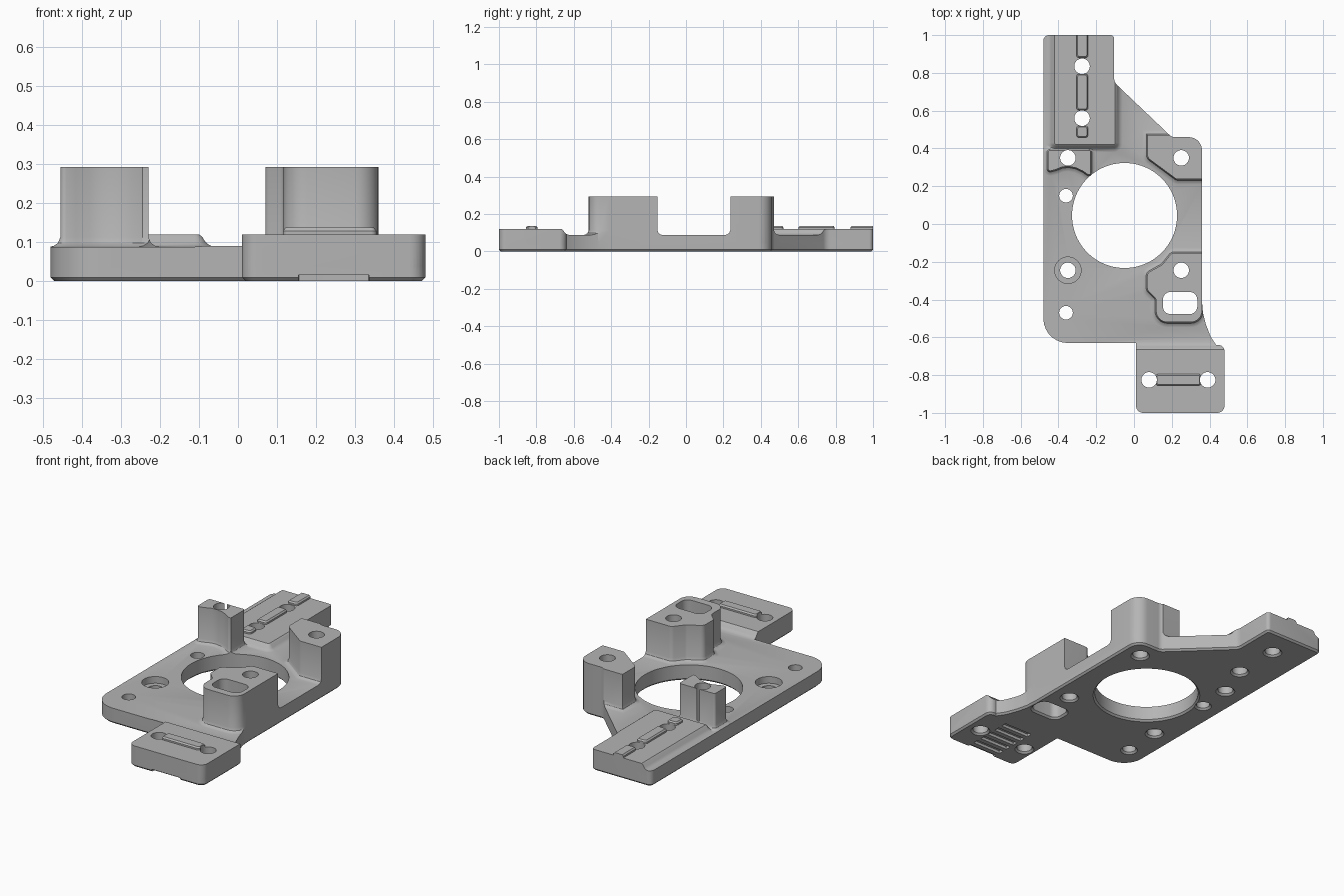
import bpy
import bmesh
from math import cos, sin, pi
from mathutils import Vector

if "Cube" in bpy.data.objects:
    bpy.data.objects.remove(bpy.data.objects["Cube"], do_unlink=True)

grey = bpy.data.materials.new("machined_grey")
grey.use_nodes = True
COLOUR = (0.46, 0.46, 0.46, 1)
grey.diffuse_color = COLOUR
grey.node_tree.nodes["Principled BSDF"].inputs["Base Color"].default_value = COLOUR


def rounded(corners, steps=7):
    """Counter-clockwise outline; each corner is (x, y) or (x, y, radius)."""
    out = []
    n = len(corners)
    for i, c in enumerate(corners):
        p = Vector(c[:2])
        if len(c) == 2:
            out.append(p)
            continue
        a = (Vector(corners[i - 1][:2]) - p).normalized()
        b = (Vector(corners[(i + 1) % n][:2]) - p).normalized()
        half = a.angle(b) / 2
        r = c[2]
        start, end = p + a * r / abs(sin(half) / cos(half)), p + b * r / abs(sin(half) / cos(half))
        centre = p + (a + b).normalized() * r / sin(half)
        turn = (start - centre).angle_signed(end - centre)
        u = start - centre
        for k in range(steps + 1):
            t = -turn * k / steps
            out.append(centre + Vector((u.x * cos(t) - u.y * sin(t), u.x * sin(t) + u.y * cos(t))))
    return out


def rect(x0, x1, y0, y1, r):
    return rounded([(x0, y0, r), (x1, y0, r), (x1, y1, r), (x0, y1, r)])


def circle(x, y, r, n=40):
    return [Vector((x + r * cos(2 * pi * i / n), y + r * sin(2 * pi * i / n))) for i in range(n)]


def offset(points, d):
    """Push an outline outwards by d."""
    out = []
    for i, p in enumerate(points):
        a = (p - points[i - 1]).normalized()
        b = (points[(i + 1) % len(points)] - p).normalized()
        na, nb = Vector((a.y, -a.x)), Vector((b.y, -b.x))
        out.append(p + (na + nb) * d / (1 + na.dot(nb)))
    return out


def loft(name, points, rings):
    """Stack copies of an outline; rings are (z, outward offset)."""
    bm = bmesh.new()
    loops = [[bm.verts.new((p.x, p.y, z)) for p in offset(points, d)] for z, d in rings]
    n = len(points)
    for low, high in zip(loops, loops[1:]):
        for i in range(n):
            j = (i + 1) % n
            bm.faces.new((low[i], low[j], high[j], high[i]))
    bm.faces.new(loops[0][::-1])
    bm.faces.new(loops[-1])
    mesh = bpy.data.meshes.new(name)
    bm.to_mesh(mesh)
    bm.free()
    mesh.materials.append(grey)
    obj = bpy.data.objects.new(name, mesh)
    bpy.context.collection.objects.link(obj)
    return obj


def combine(target, tool, operation):
    mod = target.modifiers.new(operation, "BOOLEAN")
    mod.operation = operation
    mod.solver = "EXACT"
    mod.object = tool
    bpy.context.view_layer.objects.active = target
    bpy.ops.object.modifier_apply(modifier=mod.name)
    bpy.data.objects.remove(tool, do_unlink=True)


# Base plate with a chamfered lower edge
footprint = rounded([
    (-0.48, 1, 0.03), (-0.48, -0.63, 0.13), (0.01, -0.63), (0.01, -1, 0.04),
    (0.48, -1, 0.04), (0.48, -0.64, 0.035), (0.435, -0.64), (0.405, -0.595),
    (0.38, -0.53), (0.365, -0.47), (0.36, -0.41), (0.36, 0.46, 0.07),
    (0.2, 0.46, 0.04), (-0.105, 0.75, 0.05), (-0.105, 1, 0.02)])
PLATE = 0.088
plate = loft("mounting_plate", footprint, [(0, -0.01), (0.01, 0), (PLATE, 0)])

# Raised pads with soft shoulders
shoulder = [(0.04, 0.04), (PLATE, 0.04), (0.092, 0.027), (0.1, 0.017), (0.114, 0.008), (0.12, 0)]
pads = {
    "back_pad": rect(-0.42, -0.1, 0.42, 1.1, 0.01),
    "front_pad": rect(-0.1, 0.6, -1.1, -0.665, 0.01),
}
for name, outline in pads.items():
    combine(plate, loft(name, outline, shoulder), "UNION")

# Standing posts with filleted feet
foot = [(0.05, 0.027), (PLATE, 0.027), (0.091, 0.016), (0.098, 0.006), (0.113, 0), (0.293, 0)]
posts = {
    "back_right_post": rounded([
        (-0.455, 0.39, 0.012), (-0.455, 0.278, 0.012), (-0.415, 0.288), (-0.38, 0.302),
        (-0.345, 0.305), (-0.305, 0.297), (-0.27, 0.28), (-0.245, 0.262),
        (-0.229, 0.262), (-0.229, 0.39, 0.012)]),
    "back_left_post": rounded([
        (0.37, 0.237), (0.37, 0.47), (0.072, 0.47), (0.072, 0.35, 0.03), (0.225, 0.237, 0.03)]),
    "front_left_post": rounded([
        (0.37, -0.153), (0.2, -0.153, 0.03), (0.15, -0.215, 0.03), (0.07, -0.26, 0.03),
        (0.07, -0.35, 0.03), (0.117, -0.395, 0.03), (0.117, -0.52, 0.06),
        (0.36, -0.52, 0.06), (0.36, -0.38), (0.37, -0.37)]),
}
for name, outline in posts.items():
    combine(plate, loft(name, outline, foot), "UNION")

# Locating ribs on the pads
ribs = [(-0.305, -0.243, 0.88, 1.05), (-0.305, -0.243, 0.602, 0.795),
        (-0.305, -0.243, 0.457, 0.52), (0.115, 0.355, -0.856, -0.794)]
for box in ribs:
    rib = loft("rib", rect(*box, 0.015), [(0.1, 0), (0.129, 0), (0.137, -0.007)])
    combine(plate, rib, "UNION")

# Trim everything to the plate outline
combine(plate, loft("trim", footprint, [(-0.1, -0.01), (0, -0.01), (0.01, 0), (0.4, 0)]), "INTERSECT")

# Through holes with a small chamfer underneath
bore = [(-0.02, 0.01), (0, 0.01), (0.01, 0), (0.4, 0)]
holes = [(-0.36, 0.15, 0.036), (-0.36, -0.47, 0.036), (-0.35, -0.245, 0.041),
         (-0.35, 0.35, 0.041), (0.25, 0.35, 0.041), (0.25, -0.245, 0.041),
         (-0.275, 0.835, 0.041), (-0.275, 0.56, 0.041),
         (0.08, -0.825, 0.041), (0.39, -0.825, 0.041)]
for hole in holes:
    combine(plate, loft("hole", circle(*hole), bore), "DIFFERENCE")
combine(plate, loft("centre_hole", circle(-0.05, 0.045, 0.278, 96), bore), "DIFFERENCE")
combine(plate, loft("post_slot", rect(0.153, 0.335, -0.477, -0.36, 0.04), bore), "DIFFERENCE")
combine(plate, loft("counterbore", circle(-0.35, -0.245, 0.07), [(0.05, 0), (0.2, 0)]), "DIFFERENCE")

# Grip grooves under the front pad
for i in range(6):
    y = -0.99 + i * 0.059
    groove = loft("groove", rect(0.155, 0.335, y - 0.016, y + 0.016, 0.002), [(-0.05, 0), (0.016, 0)])
    combine(plate, groove, "DIFFERENCE")

# Smooth curved walls, keep edges crisp
bpy.ops.object.select_all(action="DESELECT")
plate.select_set(True)
bpy.context.view_layer.objects.active = plate
bpy.ops.object.shade_smooth_by_angle(angle=0.5)
